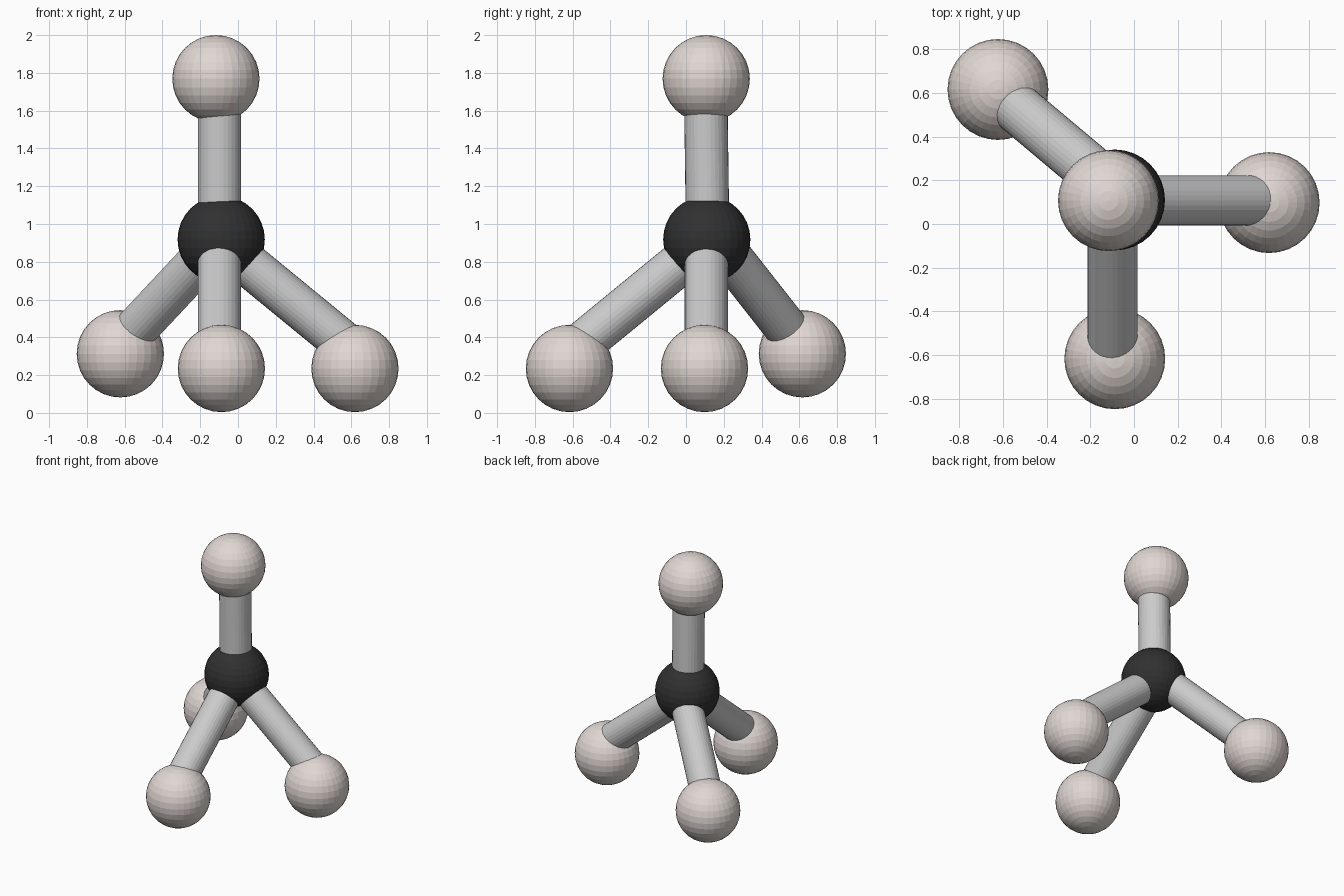
import bpy
from mathutils import Vector

if "Cube" in bpy.data.objects:
    bpy.data.objects.remove(bpy.data.objects["Cube"])

BALL_R, ROD_R = 0.231, 0.115


def material(name, color):
    m = bpy.data.materials.new(name)
    m.diffuse_color = color
    m.use_nodes = True
    m.node_tree.nodes["Principled BSDF"].inputs["Base Color"].default_value = m.diffuse_color
    return m


dark = material("dark", (0.03, 0.03, 0.03, 1))
pale = material("pale", (0.75, 0.68, 0.65, 1))


def ball(name, center, mat):
    bpy.ops.mesh.primitive_uv_sphere_add(segments=32, ring_count=16,
                                         radius=BALL_R, location=center)
    ob = bpy.context.object
    ob.name = name
    ob.data.materials.append(mat)


def rod(name, a, b):
    a, b = Vector(a), Vector(b)
    d = b - a
    bpy.ops.mesh.primitive_cylinder_add(vertices=32, radius=ROD_R,
                                        depth=d.length, location=(a + b) / 2)
    ob = bpy.context.object
    ob.name = name
    ob.rotation_euler = d.to_track_quat('Z', 'Y').to_euler()


# central dark ball
ball("center_ball", (-0.089, 0.11, 0.918), dark)

# outer balls, each with the connecting rod that runs slightly off centre
arms = {
    "top": ((-0.117, 0.107, 1.769), (-0.098, 0.115, 0.92), (-0.098, 0.104, 1.72)),
    "right": ((0.619, 0.098, 0.235), (-0.08, 0.108, 0.895), (0.585, 0.108, 0.35)),
    "front": ((-0.088, -0.617, 0.235), (-0.098, 0.09, 0.892), (-0.098, -0.585, 0.339)),
    "back_left": ((-0.623, 0.616, 0.313), (-0.10, 0.165, 0.915), (-0.60, 0.585, 0.38)),
}
for name, (center, start, end) in arms.items():
    ball(name + "_ball", center, pale)
    rod(name + "_rod", start, end)
